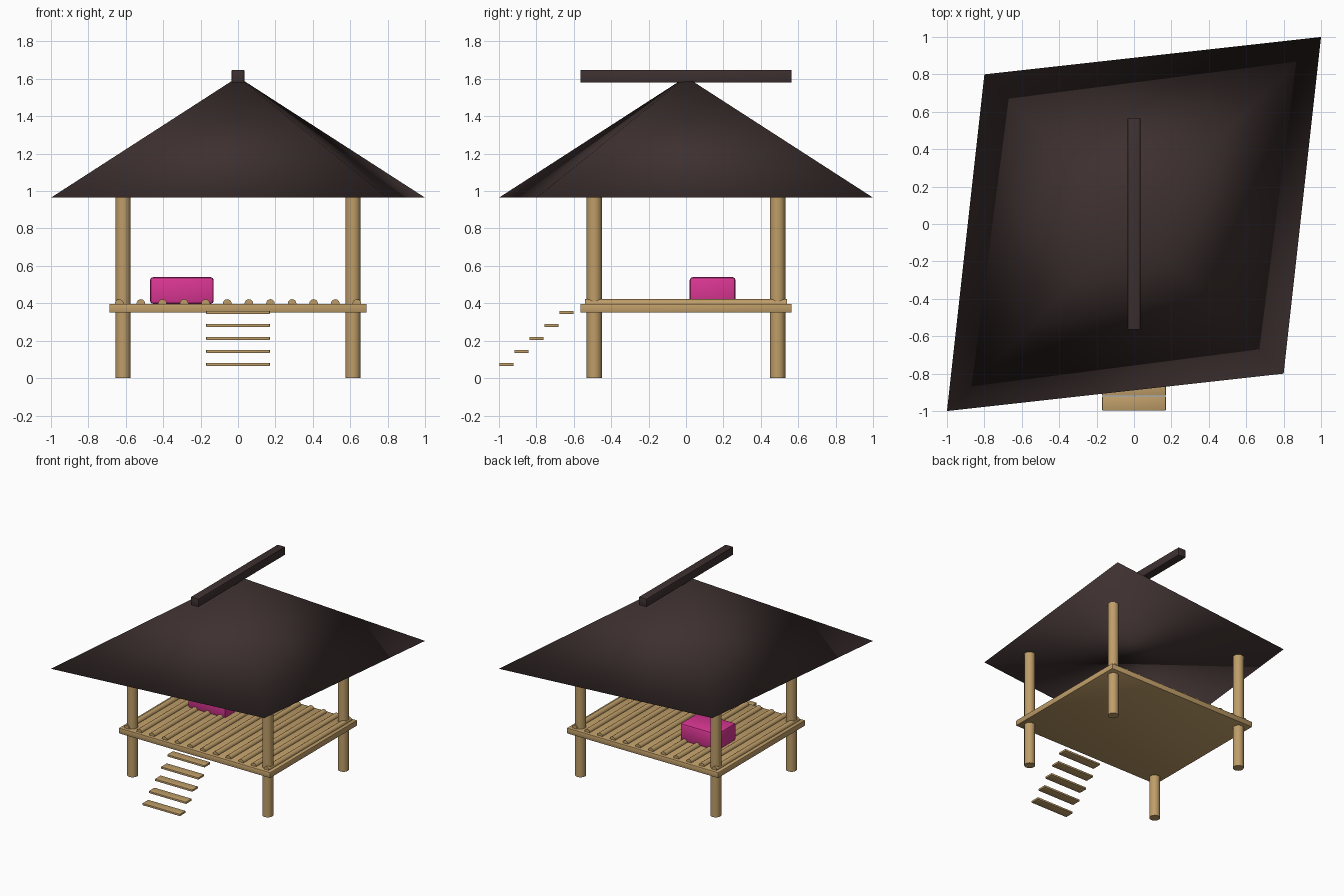
import bpy, bmesh
from math import pi
from mathutils import Matrix, Vector

if "Cube" in bpy.data.objects:
    bpy.data.objects.remove(bpy.data.objects["Cube"])


def material(name, rgb):
    m = bpy.data.materials.new(name)
    m.use_nodes = True
    m.diffuse_color = (*rgb, 1)
    m.node_tree.nodes["Principled BSDF"].inputs["Base Color"].default_value = (*rgb, 1)
    return m


wood = material("bamboo tan", (0.52, 0.34, 0.14))
thatch = material("dark thatch brown", (0.047, 0.030, 0.029))
pink = material("cushion pink", (0.70, 0.037, 0.29))


def finish(bm, name, mat, smooth=True):
    mesh = bpy.data.meshes.new(name)
    bmesh.ops.recalc_face_normals(bm, faces=bm.faces)
    for f in bm.faces:
        f.smooth = smooth
    bm.to_mesh(mesh)
    bm.free()
    mesh.materials.append(mat)
    ob = bpy.data.objects.new(name, mesh)
    bpy.context.collection.objects.link(ob)
    return ob


def sharpen(ob):
    bpy.ops.object.select_all(action="DESELECT")
    ob.select_set(True)
    bpy.context.view_layer.objects.active = ob
    bpy.ops.object.shade_smooth_by_angle(angle=pi / 6)


def box(name, lo, hi, mat, bevel=0.0):
    lo, hi = Vector(lo), Vector(hi)
    bm = bmesh.new()
    place = Matrix.Translation((lo + hi) / 2) @ Matrix.Diagonal((*(hi - lo), 1))
    bmesh.ops.create_cube(bm, size=1, matrix=place)
    if bevel:
        bmesh.ops.bevel(bm, geom=bm.edges[:], offset=bevel, segments=2,
                        profile=0.5, affect="EDGES")
    ob = finish(bm, name, mat, smooth=False)
    if bevel:
        sharpen(ob)
    return ob


def rod(name, centre, radius, length, mat, along_y=False):
    bm = bmesh.new()
    place = Matrix.Translation(centre)
    if along_y:
        place = place @ Matrix.Rotation(pi / 2, 4, "X")
    bmesh.ops.create_cone(bm, cap_ends=True, segments=16, radius1=radius,
                          radius2=radius, depth=length, matrix=place)
    sharpen(finish(bm, name, mat))


# Corner posts
for end, y in (("front", -0.49), ("back", 0.49)):
    for side, x in (("right", -0.615), ("left", 0.615)):
        rod(f"{end}_{side}_post", (x, y, 0.485), 0.041, 0.97, wood)

# Platform with round slats
box("platform", (-0.688, -0.565, 0.35), (0.688, 0.565, 0.397), wood, 0.006)
for i in range(12):
    rod(f"floor_slat_{i + 1}", (-0.635 + i * 0.1155, 0, 0.399), 0.023, 1.08, wood, True)

# Floating steps
for i in range(5):
    y, z = -0.997 + i * 0.08, 0.065 + i * 0.0695
    box(f"step_{i + 1}", (-0.17, y, z), (0.17, y + 0.075, z + 0.016), wood, 0.002)

# Cushion
box("cushion", (-0.47, 0.02, 0.397), (-0.13, 0.265, 0.54), pink, 0.016)

# Skewed pyramid roof, smooth across all edges
bm = bmesh.new()
eaves = [bm.verts.new((x, y, 0.965)) for x, y in
         ((-1, -1), (0.8, -0.8), (1, 1), (-0.8, 0.8))]
apex = bm.verts.new((0, 0, 1.61))
bm.faces.new(eaves)
for i in range(4):
    bm.faces.new((eaves[i], eaves[(i + 1) % 4], apex))
finish(bm, "roof", thatch)

# Ridge beam
box("ridge_beam", (-0.035, -0.565, 1.58), (0.035, 0.565, 1.648), thatch, 0.006)
